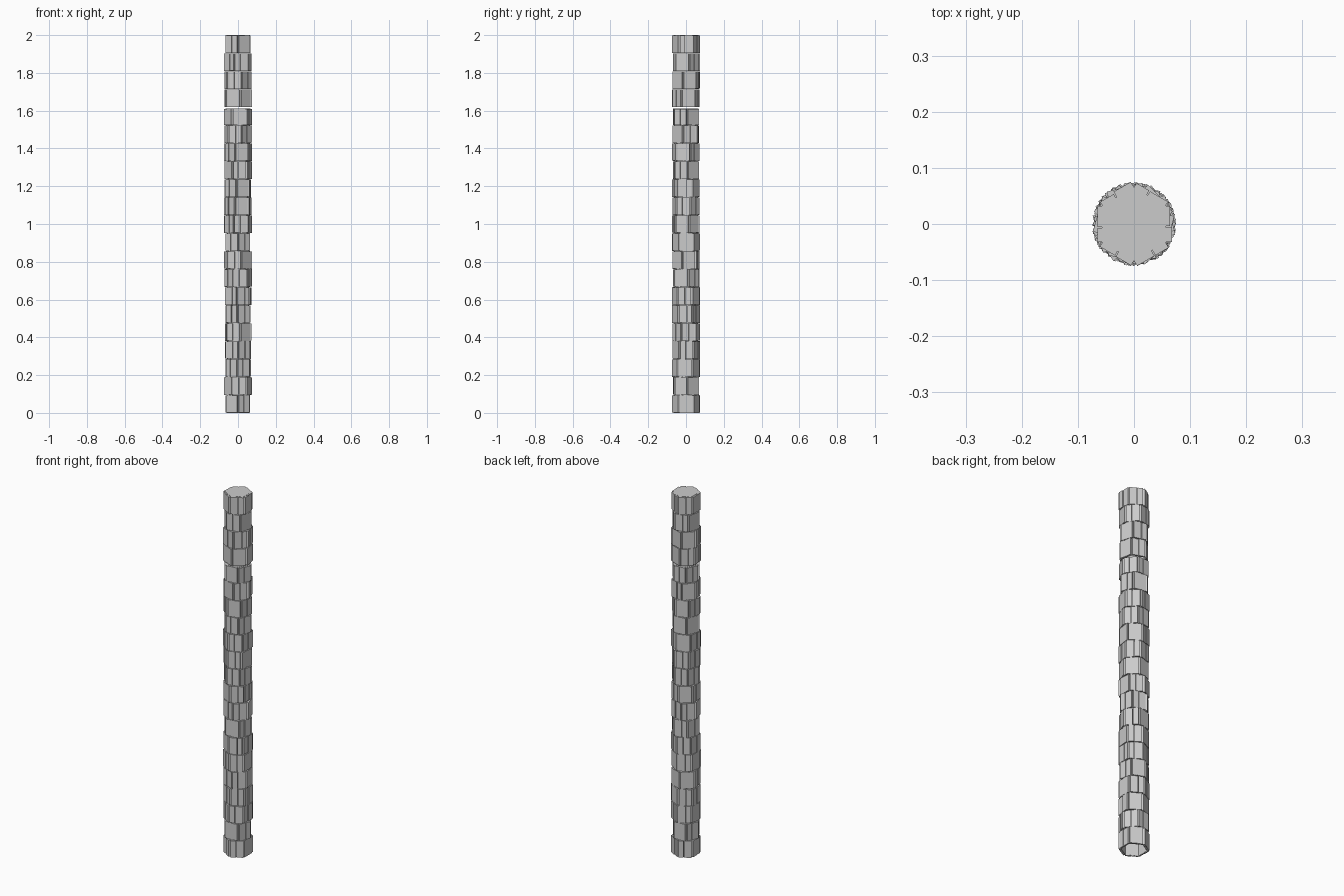
import bpy, bmesh, math, random
from mathutils import Matrix, Vector

if "Cube" in bpy.data.objects:
    bpy.data.objects.remove(bpy.data.objects["Cube"])

random.seed(4)
COUNT = 21
PITCH = 2.0 / COUNT
R = 0.0655                        # hexagon core corner radius
APO = R * math.cos(math.pi / 6)   # distance from axis to a core side


def add_box(bm, lo, hi, mat):
    """Box between two corners, placed by mat."""
    lo, hi = Vector(lo), Vector(hi)
    m = mat @ Matrix.Translation((lo + hi) / 2) @ Matrix.Diagonal((*(hi - lo), 1))
    bmesh.ops.create_cube(bm, size=1, matrix=m)


def segment(index, z, height, turn):
    bm = bmesh.new()
    # hexagonal core: side walls and top cap, open below
    rings = []
    for h in (0, height):
        rings.append([bm.verts.new((R * math.cos(math.pi / 6 + k * math.pi / 3),
                                    R * math.sin(math.pi / 6 + k * math.pi / 3), h))
                      for k in range(6)])
    low, top = rings
    for k in range(6):
        j = (k + 1) % 6
        bm.faces.new((low[k], low[j], top[j], top[k]))
    bm.faces.new(top)
    # two bark plates of uneven width and thickness on every side
    for k in range(6):
        mat = Matrix.Rotation(k * math.pi / 3, 4, 'Z')
        split = random.uniform(-0.009, 0.009)
        edges = ((-0.0325, split - 0.001), (split + 0.001, 0.0325))
        for y0, y1 in edges:
            thick = random.uniform(0.007, 0.0115)
            add_box(bm, (APO - 0.001, y0, random.uniform(0, 0.002)),
                    (APO + thick, y1, height - random.uniform(0, 0.002)), mat)
    mesh = bpy.data.meshes.new("trunk_segment")
    bm.to_mesh(mesh)
    bm.free()
    ob = bpy.data.objects.new(f"trunk_segment_{index:02d}", mesh)
    ob.location.z = z
    ob.rotation_euler.z = turn
    bpy.context.collection.objects.link(ob)


# stack of segments, each turned differently; ends keep points facing front and back
for i in range(COUNT):
    turn = 0 if i in (0, COUNT - 1) else math.radians(random.uniform(0, 60))
    gap = 0.008 if i == 16 else 0.001 if i < COUNT - 1 else 0
    segment(i, i * PITCH, PITCH - gap, turn)
